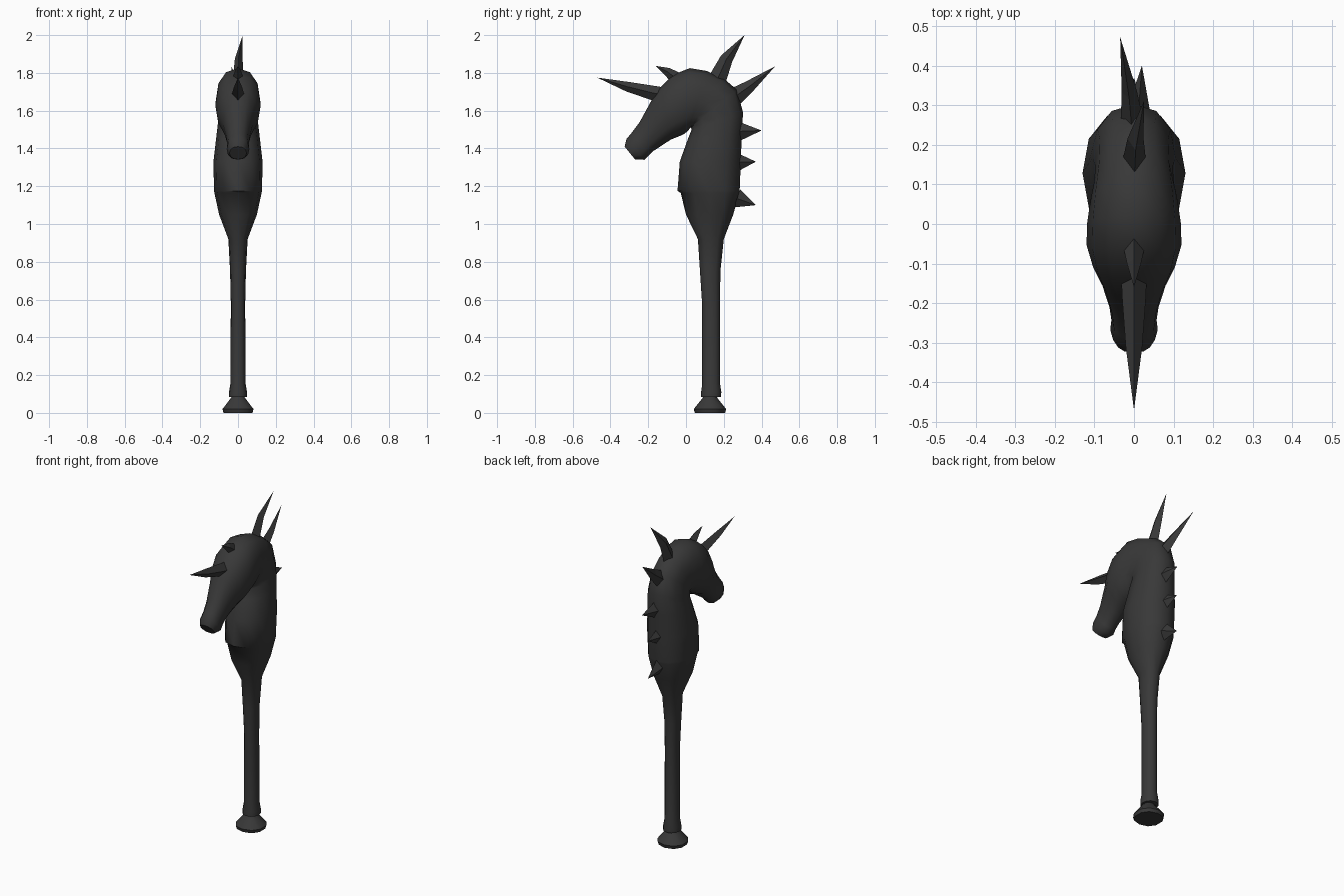
import bpy, bmesh, math
from mathutils import Vector

cube = bpy.data.objects.get("Cube")
if cube:
    bpy.data.objects.remove(cube, do_unlink=True)

dark = bpy.data.materials.new("charcoal")
dark.use_nodes = True
COL = (0.04, 0.04, 0.04, 1.0)
dark.diffuse_color = COL
bsdf = next(n for n in dark.node_tree.nodes if n.type == 'BSDF_PRINCIPLED')
bsdf.inputs["Base Color"].default_value = COL
bsdf.inputs["Roughness"].default_value = 0.7


def loft(name, rings, tip=None, angle=40):
    """Skin a list of vertex rings; close with end caps or a pointed tip."""
    bm = bmesh.new()
    loops = [[bm.verts.new(p) for p in ring] for ring in rings]
    n = len(loops[0])
    for a, b in zip(loops, loops[1:]):
        for i in range(n):
            j = (i + 1) % n
            bm.faces.new((a[i], a[j], b[j], b[i]))
    bm.faces.new(loops[0])
    if tip is None:
        bm.faces.new(loops[-1])
    else:
        t = bm.verts.new(tip)
        for i in range(n):
            bm.faces.new((loops[-1][i], loops[-1][(i + 1) % n], t))
    bmesh.ops.recalc_face_normals(bm, faces=bm.faces)
    me = bpy.data.meshes.new(name)
    bm.to_mesh(me)
    bm.free()
    me.materials.append(dark)
    ob = bpy.data.objects.new(name, me)
    bpy.context.collection.objects.link(ob)
    if angle:
        bpy.ops.object.select_all(action='DESELECT')
        ob.select_set(True)
        bpy.context.view_layer.objects.active = ob
        bpy.ops.object.shade_smooth_by_angle(angle=math.radians(angle))
    return ob


def section(back, front, w, sides=12):
    """Rounded ring spanning two outline points (y, z), half-width w in x."""
    b, f = Vector((0, *back)), Vector((0, *front))
    mid, half = (b + f) / 2, (b - f) / 2
    ring = []
    for i in range(sides):
        a = 2 * math.pi * i / sides
        c, s = math.cos(a), math.sin(a)
        c = math.copysign(abs(c) ** 0.9, c)
        s = math.copysign(abs(s) ** 0.9, s)
        ring.append(mid + half * c + Vector((w * s, 0, 0)))
    return ring


def level(z, front, back, w, sides=12):
    return section((back, z), (front, z), w, sides)


# Flared foot and collar
loft("foot", [level(z, 0.127 - r, 0.127 + r, r, 10) for z, r in
              ((0, 0.08), (0.02, 0.086), (0.07, 0.046), (0.085, 0.035), (0.12, 0.035))])

# Shaft, swelling into the chest
body = [level(*r) for r in (
    (0.085, 0.08, 0.185, 0.048), (0.11, 0.08, 0.187, 0.048),
    (0.155, 0.086, 0.18, 0.04), (0.58, 0.085, 0.18, 0.038),
    (0.75, 0.074, 0.182, 0.042), (0.92, 0.063, 0.20, 0.051),
    (1.05, 0.0, 0.25, 0.10), (1.165, -0.028, 0.282, 0.125),
    (1.175, -0.045, 0.284, 0.127), (1.33, -0.033, 0.29, 0.13))]
# Neck arching over into the head: back point, throat point, half-width
body += [section(*r) for r in (
    ((0.295, 1.47), (0.01, 1.45), 0.115), ((0.302, 1.59), (0.03, 1.50), 0.105),
    ((0.27, 1.71), (0.026, 1.512), 0.098), ((0.20, 1.77), (0.02, 1.506), 0.10),
    ((0.11, 1.81), (0.008, 1.49), 0.11), ((0.02, 1.825), (-0.01, 1.477), 0.118),
    ((-0.07, 1.79), (-0.035, 1.465), 0.12), ((-0.14, 1.72), (-0.08, 1.447), 0.103),
    ((-0.185, 1.65), (-0.125, 1.418), 0.08), ((-0.245, 1.54), (-0.175, 1.385), 0.062),
    ((-0.29, 1.48), (-0.195, 1.365), 0.057), ((-0.315, 1.45), (-0.22, 1.34), 0.06),
    ((-0.325, 1.41), (-0.27, 1.342), 0.045))]
loft("horse_head_staff", body, angle=50)


def spike(name, points, radii, side=0.8):
    """Four-sided spike along points, ending in a sharp tip."""
    pts = [Vector(p) for p in points]
    rings = []
    for i, r in enumerate(radii):
        d = (pts[i + 1] - pts[max(i - 1, 0)]).normalized()
        u = Vector((1, 0, 0))
        u = (u - d * u.dot(d)).normalized()
        v = d.cross(u)
        rings.append([pts[i] + v * r, pts[i] + u * r * side,
                      pts[i] - v * r, pts[i] - u * r * side])
    loft(name, rings, pts[-1], angle=0)


spike("forehead_horn", ((0, -0.13, 1.685), (0, -0.18, 1.695), (0, -0.31, 1.727), (0, -0.47, 1.775)),
      (0.04, 0.038, 0.026))
spike("forelock_spike", ((0, -0.05, 1.77), (0, -0.1, 1.807), (0, -0.16, 1.837)), (0.036, 0.022))
spike("crest_spike_upper", ((0, 0.15, 1.73), (0.004, 0.215, 1.875), (0.025, 0.31, 2.0)),
      (0.052, 0.034), 0.6)
spike("crest_spike_lower", ((-0.002, 0.23, 1.655), (-0.012, 0.335, 1.728), (-0.035, 0.472, 1.835)),
      (0.054, 0.032), 0.6)

# Row of short spikes down the back of the neck
for i, (x, tip_y, tip_z, base_z, r) in enumerate((
        (0.02, 0.40, 1.495, 1.49, 0.056), (0.0, 0.37, 1.33, 1.327, 0.05),
        (0.0, 0.37, 1.10, 1.135, 0.05))):
    spike(f"neck_spike_{i + 1}", ((x * 0.5, 0.27, base_z), (x, tip_y, tip_z)), (r,), 0.6)
